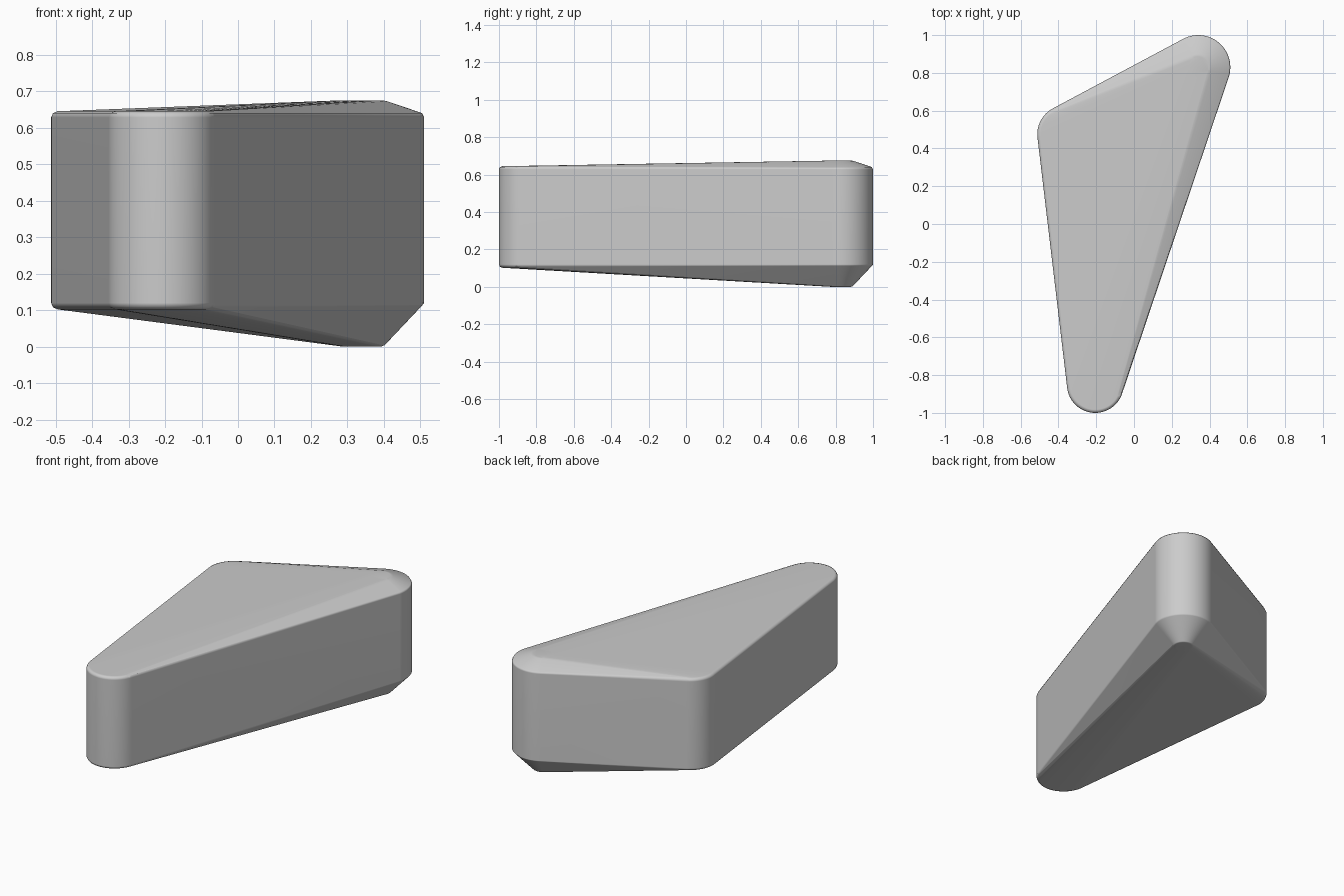
import bpy, bmesh
from math import cos, sin, pi, radians

old = bpy.data.objects.get("Cube")
if old:
    bpy.data.objects.remove(old, do_unlink=True)

grey = bpy.data.materials.new("plain grey")
grey.use_nodes = True
colour = (0.6, 0.6, 0.6, 1)
grey.diffuse_color = colour
grey.node_tree.nodes["Principled BSDF"].inputs["Base Color"].default_value = colour

# Edge profiles from bottom to top: (inset from the wall, height)
soft = [(0.018, 0.102), (0.005, 0.108), (0, 0.12), (0, 0.628), (0.005, 0.64), (0.018, 0.645)]
tapered = [(0.118, 0), (0.108, 0.004), (0.006, 0.112), (0, 0.12),
           (0, 0.628), (0.006, 0.64), (0.1, 0.672), (0.115, 0.675)]

# Rounded corners of the wedge: x, y, radius, profile
corners = [(-0.205, -0.85, 0.15, soft),
           (-0.357, 0.475, 0.155, soft),
           (0.34, 0.83, 0.17, tapered)]
SEGMENTS = 64

# Wedge body: stretch a skin over the rings of the three corners
bm = bmesh.new()
for x, y, radius, profile in corners:
    for inset, z in profile:
        r = radius - inset
        for i in range(SEGMENTS):
            a = 2 * pi * i / SEGMENTS
            bm.verts.new((x + r * cos(a), y + r * sin(a), z))
bmesh.ops.convex_hull(bm, input=bm.verts)
bmesh.ops.delete(bm, geom=[v for v in bm.verts if not v.link_faces], context='VERTS')
bmesh.ops.dissolve_limit(bm, angle_limit=radians(0.4), verts=bm.verts, edges=bm.edges)
bmesh.ops.recalc_face_normals(bm, faces=bm.faces)

mesh = bpy.data.meshes.new("rounded_wedge")
bm.to_mesh(mesh)
bm.free()
mesh.materials.append(grey)
wedge = bpy.data.objects.new("rounded_wedge", mesh)
bpy.context.collection.objects.link(wedge)

# Smooth rounded edges while the large faces stay flat
bpy.ops.object.select_all(action='DESELECT')
wedge.select_set(True)
bpy.context.view_layer.objects.active = wedge
bpy.ops.object.shade_smooth_by_angle(angle=radians(50))
weighted = wedge.modifiers.new("flat faces", 'WEIGHTED_NORMAL')
weighted.keep_sharp = True
